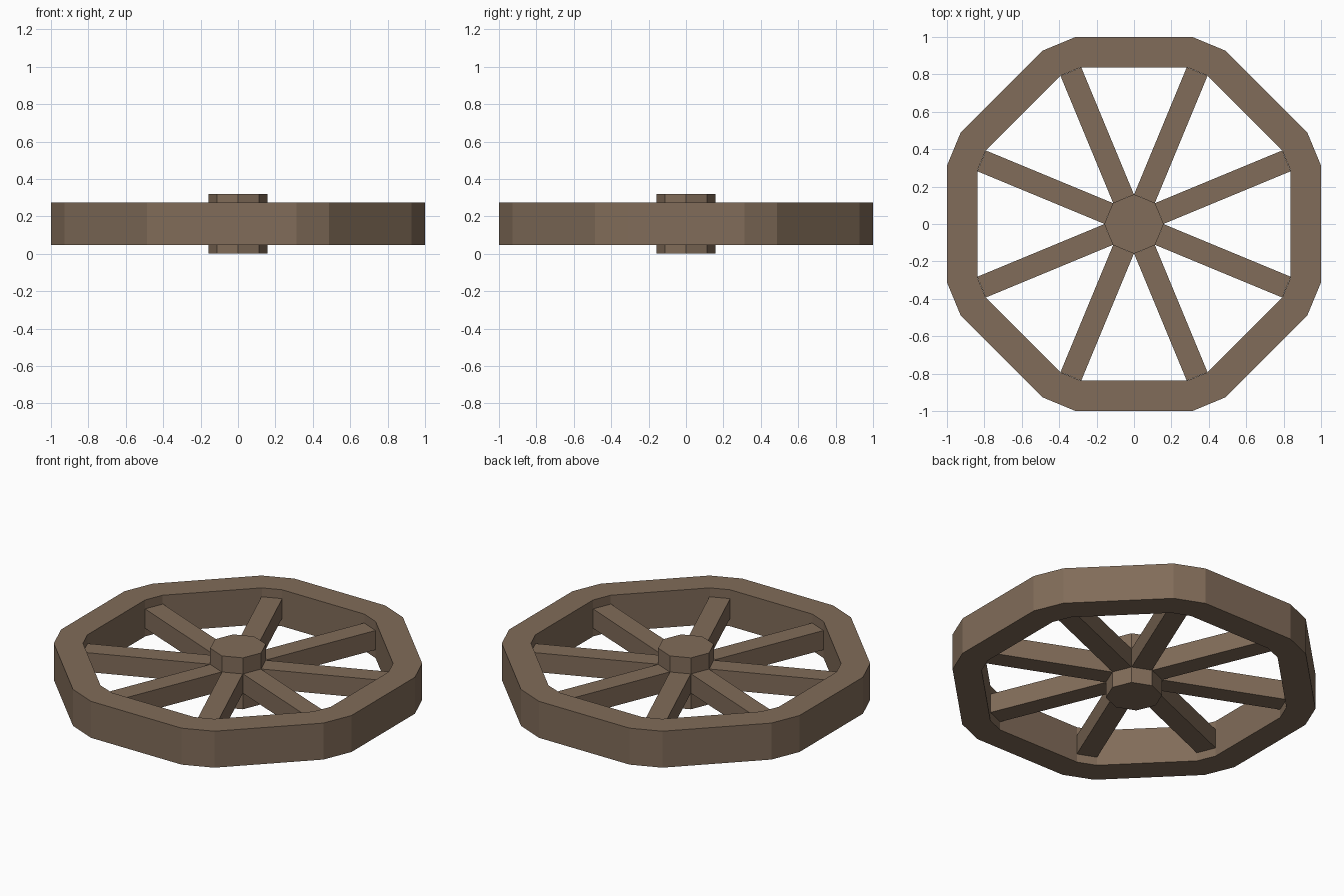
import bpy, bmesh
from math import sin, cos, pi, hypot, atan2
from mathutils import Matrix

if "Cube" in bpy.data.objects:
    bpy.data.objects.remove(bpy.data.objects["Cube"])

wood = bpy.data.materials.new("wood")
wood.diffuse_color = (0.22, 0.15, 0.10, 1)
wood.use_nodes = True
wood.node_tree.nodes["Principled BSDF"].inputs["Base Color"].default_value = wood.diffuse_color

MID_Z = 0.16      # height of the wheel's centre plane
N = 8             # spokes and sides


def finish(name, bm):
    bmesh.ops.recalc_face_normals(bm, faces=bm.faces)
    mesh = bpy.data.meshes.new(name)
    bm.to_mesh(mesh)
    bm.free()
    mesh.materials.append(wood)
    obj = bpy.data.objects.new(name, mesh)
    bpy.context.collection.objects.link(obj)
    return obj


def chamfered_octagon(x, y):
    """Repeat the corner pair (x, +-y) around eight sides."""
    r, a = hypot(x, y), atan2(y, x)
    return [(r * cos(k * pi / 4 + s * a), r * sin(k * pi / 4 + s * a))
            for k in range(N) for s in (-1, 1)]


# Rim: octagonal ring with chamfered corners
outer = chamfered_octagon(1.0, 0.312)
inner = chamfered_octagon(0.838, 0.284)
z0, z1 = 0.048, 0.275
bm = bmesh.new()
loops = [[bm.verts.new((x, y, z)) for x, y in pts]
         for pts, z in ((outer, z0), (outer, z1), (inner, z1), (inner, z0))]
for a, b in zip(loops, loops[1:] + loops[:1]):
    for i in range(2 * N):
        j = (i + 1) % (2 * N)
        bm.faces.new((a[i], a[j], b[j], b[i]))
finish("rim", bm)

# Hub: octagonal prism
bm = bmesh.new()
bmesh.ops.create_cone(bm, cap_ends=True, segments=N, radius1=0.159, radius2=0.159,
                      depth=0.32, matrix=Matrix.Translation((0, 0, MID_Z)))
finish("hub", bm)

# Spokes: square bars running from hub faces to rim corners
r0, r1, w = 0.147, 0.882, 0.12
for k in range(N):
    bm = bmesh.new()
    bmesh.ops.create_cube(bm, size=1, matrix=(
        Matrix.Rotation((k + 0.5) * pi / 4, 4, 'Z')
        @ Matrix.Translation(((r0 + r1) / 2, 0, MID_Z))
        @ Matrix.Diagonal((r1 - r0, w, w, 1))))
    finish(f"spoke_{k + 1}", bm)
